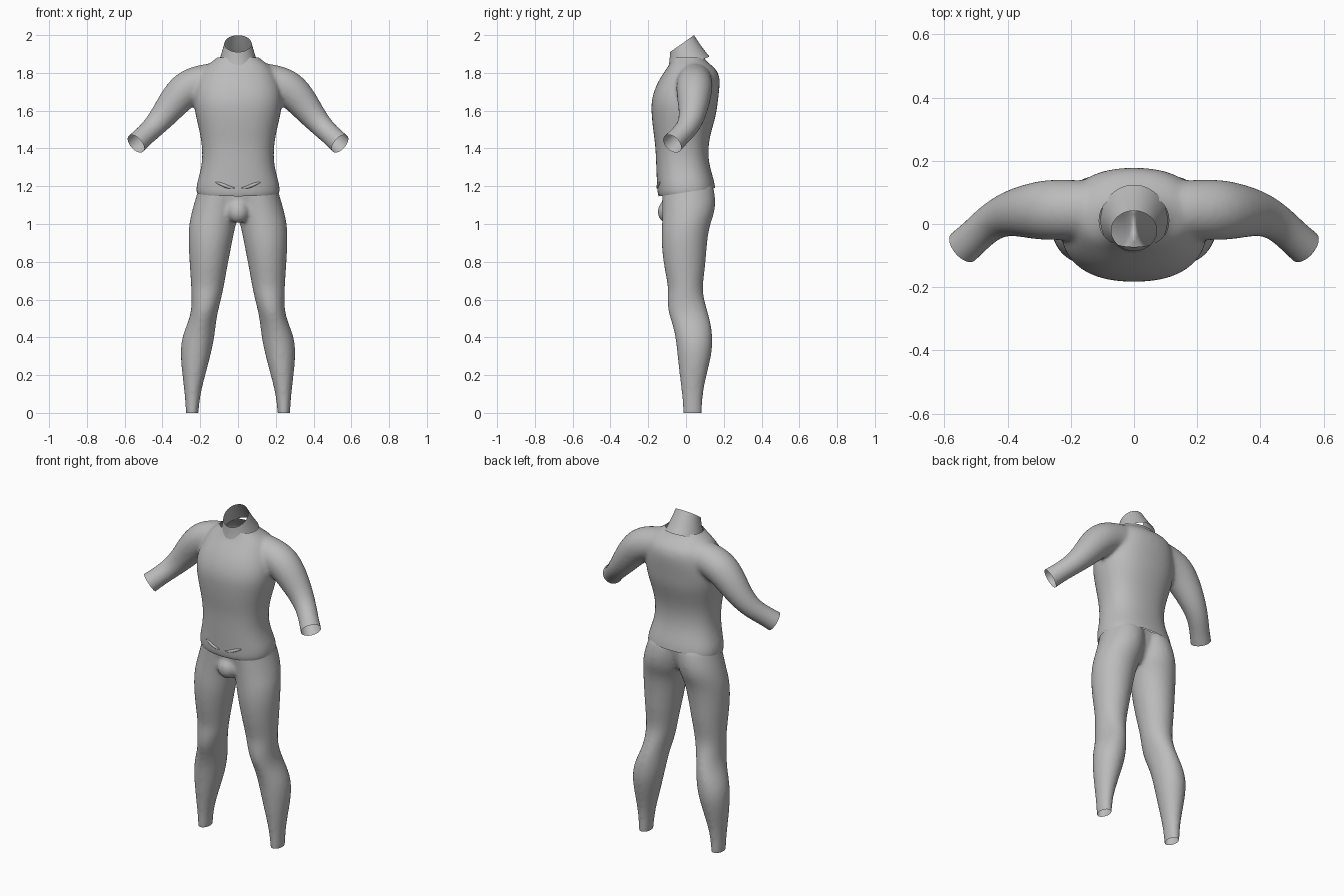
import bpy
import bmesh
import math
from mathutils import Vector, Matrix

SIDES = 20
GROW = 1.016   # offsets the slight shrink of subdivision

cube = bpy.data.objects.get("Cube")
if cube:
    bpy.data.objects.remove(cube)

fabric = bpy.data.materials.new("plain grey fabric")
fabric.use_nodes = True
grey = (0.5, 0.5, 0.5, 1)
fabric.diffuse_color = grey
fabric.node_tree.nodes["Principled BSDF"].inputs["Base Color"].default_value = grey


def angles():
    return [2 * math.pi * i / SIDES for i in range(SIDES)]


def rounded(value, power):
    return math.copysign(abs(value) ** (2 / power), value)


def flat_ring(z, x_in, x_out, y_front, y_back, side=1, power=2.0):
    """Horizontal rounded cross-section."""
    cx, cy = (x_in + x_out) / 2, (y_front + y_back) / 2
    rx, ry = (x_out - x_in) / 2 * GROW, (y_back - y_front) / 2 * GROW
    return [Vector((side * (cx + rx * rounded(math.cos(a), power)),
                    cy + ry * rounded(math.sin(a), power), z)) for a in angles()]


def tube_rings(stations, side):
    """Round cross-sections square to a path of (x, y, z, radius)."""
    points = [Vector(s[:3]) for s in stations]
    rings = []
    for i, centre in enumerate(points):
        along = (points[min(i + 1, len(points) - 1)] - points[max(i - 1, 0)]).normalized()
        u = along.cross(Vector((0, 1, 0))).normalized()
        v = along.cross(u)
        radius = stations[i][3] * GROW
        ring = [centre + (u * math.cos(a) + v * math.sin(a)) * radius for a in angles()]
        rings.append([Vector((side * p.x, p.y, p.z)) for p in ring])
    return rings


def loft(bm, rings, capped=True):
    loops = [[bm.verts.new(p) for p in ring] for ring in rings]
    for low, high in zip(loops, loops[1:]):
        for i in range(SIDES):
            j = (i + 1) % SIDES
            bm.faces.new((low[i], low[j], high[j], high[i]))
    if capped:
        bm.faces.new(loops[0])
        bm.faces.new(loops[-1])


def make_object(name, bm):
    bmesh.ops.recalc_face_normals(bm, faces=bm.faces)
    mesh = bpy.data.meshes.new(name)
    bm.to_mesh(mesh)
    bm.free()
    obj = bpy.data.objects.new(name, mesh)
    bpy.context.collection.objects.link(obj)
    return obj


def finish(obj):
    obj.data.materials.clear()
    obj.data.materials.append(fabric)
    for poly in obj.data.polygons:
        poly.use_smooth = True


def bake(obj):
    """Replace the mesh by its modified result."""
    graph = bpy.context.evaluated_depsgraph_get()
    mesh = bpy.data.meshes.new_from_object(obj.evaluated_get(graph))
    obj.modifiers.clear()
    obj.data = mesh


def fuse(obj, cuts):
    """Merge overlapping lofts into one skin, then cut open the ends."""
    sub = obj.modifiers.new("round", 'SUBSURF')
    sub.levels = sub.render_levels = 2
    remesh = obj.modifiers.new("merge", 'REMESH')
    remesh.mode = 'VOXEL'
    remesh.voxel_size = 0.011
    soften = obj.modifiers.new("soften", 'SMOOTH')
    soften.factor = 0.5
    soften.iterations = 6
    bake(obj)
    bm = bmesh.new()
    bm.from_mesh(obj.data)
    for point, normal, inside in cuts:
        faces = [f for f in bm.faces if inside(f.calc_center_median())]
        edges = {e for f in faces for e in f.edges}
        verts = {v for f in faces for v in f.verts}
        bmesh.ops.bisect_plane(bm, geom=faces + list(edges) + list(verts), dist=0.0001,
                               plane_co=point, plane_no=normal, clear_outer=True)
    bm.to_mesh(obj.data)
    bm.free()
    finish(obj)


def everywhere(centre):
    return True


# Shirt: torso sections (height, half width, front, back)
torso = [
    (1.10, .213, -.148, .156), (1.19, .225, -.152, .158), (1.25, .206, -.155, .142),
    (1.33, .187, -.158, .118), (1.42, .19, -.162, .117), (1.50, .205, -.174, .136),
    (1.58, .225, -.182, .16), (1.65, .235, -.184, .168), (1.72, .228, -.164, .177),
    (1.78, .205, -.132, .179), (1.82, .185, -.104, .16), (1.85, .155, -.085, .122),
    (1.875, .112, -.075, .095), (1.92, .08, -.06, .08)]
# Sleeve path (x, y, z, radius)
sleeve = [
    (.06, .045, 1.765, .095), (.18, .045, 1.755, .093), (.26, .045, 1.727, .097),
    (.315, .042, 1.675, .09), (.365, .038, 1.612, .078), (.41, .028, 1.555, .067),
    (.455, .005, 1.505, .058), (.50, -.036, 1.463, .055), (.54, -.073, 1.425, .058),
    (.60, -.125, 1.37, .06)]
bm = bmesh.new()
loft(bm, [flat_ring(z, -w, w, f, b, power=2.35) for z, w, f, b in torso])
for side in (1, -1):
    loft(bm, tube_rings(sleeve, side))
shirt = make_object("shirt", bm)
shirt_cuts = [((0, 0, 1.168), (0, .147, -1), everywhere),
              ((0, 0, 1.882), (0, 0, 1), everywhere)]
for side in (1, -1):
    shirt_cuts.append(((side * .54, -.073, 1.425), (side * .63, -.54, -.56),
                       lambda c, s=side: c.x * s > .4))
fuse(shirt, shirt_cuts)

# Trousers: leg sections (height, inner, outer, front, back)
leg = [
    (-.05, .212, .273, -.015, .085), (.03, .208, .277, -.016, .085),
    (.12, .195, .284, -.023, .09), (.22, .168, .297, -.036, .114),
    (.33, .139, .306, -.047, .14), (.41, .124, .294, -.056, .14),
    (.48, .117, .264, -.075, .13), (.54, .106, .247, -.096, .113),
    (.61, .088, .245, -.098, .093), (.67, .075, .248, -.093, .086),
    (.77, .058, .254, -.116, .102), (.90, .032, .263, -.131, .11),
    (.99, .015, .26, -.127, .124), (1.04, -.004, .25, -.125, .144),
    (1.10, -.01, .235, -.124, .157), (1.17, -.02, .213, -.125, .152),
    (1.25, -.03, .195, -.125, .13)]
pelvis = [(1.02, .09, -.095, .07), (1.08, .15, -.118, .10),
          (1.16, .19, -.127, .125), (1.26, .19, -.13, .13)]
bm = bmesh.new()
for side in (1, -1):
    loft(bm, [flat_ring(*row, side=side) for row in leg])
loft(bm, [flat_ring(z, -w, w, f, b) for z, w, f, b in pelvis])
bulge = Matrix.Translation((0, -.1, 1.065)) @ Matrix.Diagonal((.06, .052, .062, 1))
bmesh.ops.create_uvsphere(bm, u_segments=16, v_segments=10, radius=1, matrix=bulge)
trousers = make_object("trousers", bm)
fuse(trousers, [((0, 0, 0), (0, 0, -1), everywhere),
                ((0, 0, 1.21), (0, 0, 1), everywhere)])

# Collar: open flared tube, tilted forward (radius x, centre y, radius y, height)
collar_rows = [(.108, .012, .114, 1.842), (.098, .003, .098, 1.872),
               (.085, -.008, .08, 1.912), (.073, -.021, .064, 1.955)]
bm = bmesh.new()
loft(bm, [[Vector((rx * math.cos(a), cy + ry * math.sin(a), z + .045 * math.sin(a)))
           for a in angles()] for rx, cy, ry, z in collar_rows], capped=False)
collar = make_object("collar", bm)
collar.modifiers.new("round", 'SUBSURF').levels = 2
bake(collar)
finish(collar)

# Small cloth folds above the front hem, laid on the shirt
bpy.context.view_layer.update()
for side, label in ((1, "left"), (-1, "right")):
    path = []
    for x, z, r in ((.015, 1.19, .003), (.05, 1.193, .008), (.085, 1.21, .01), (.12, 1.222, .003)):
        hit, spot, normal, index = shirt.ray_cast((side * x, -1, z), (0, 1, 0))
        path.append((side * x, -spot.y if hit else .15, z, r))
    bm = bmesh.new()
    loft(bm, tube_rings([(x * side, -y, z, r) for x, y, z, r in path], side))
    fold = make_object(label + "_hem_fold", bm)
    fold.modifiers.new("round", 'SUBSURF').levels = 1
    bake(fold)
    finish(fold)
